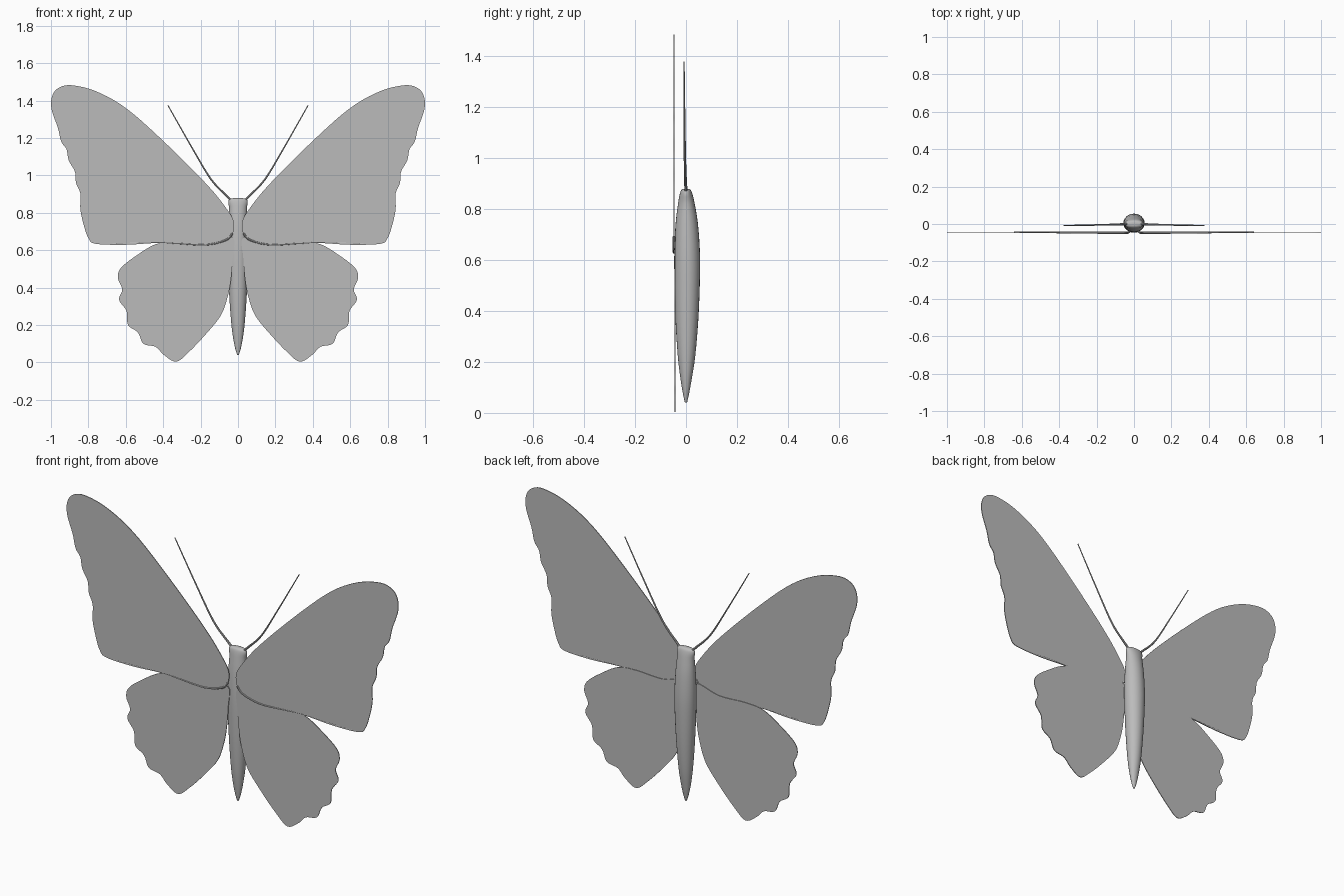
import bpy
import bmesh
import math
from mathutils import Vector

if "Cube" in bpy.data.objects:
    bpy.data.objects.remove(bpy.data.objects["Cube"])

grey = bpy.data.materials.new("plain grey")
grey.diffuse_color = (0.5, 0.5, 0.5, 1)
grey.use_nodes = True
grey.node_tree.nodes["Principled BSDF"].inputs["Base Color"].default_value = grey.diffuse_color


def finish(name, bm, angle=40):
    bmesh.ops.recalc_face_normals(bm, faces=bm.faces)
    mesh = bpy.data.meshes.new(name)
    bm.to_mesh(mesh)
    bm.free()
    mesh.materials.append(grey)
    ob = bpy.data.objects.new(name, mesh)
    bpy.context.collection.objects.link(ob)
    bpy.ops.object.select_all(action='DESELECT')
    bpy.context.view_layer.objects.active = ob
    ob.select_set(True)
    bpy.ops.object.shade_smooth_by_angle(angle=math.radians(angle))
    return ob


def spline(points, closed, steps=5):
    """Smooth curve through the points."""
    pts = [Vector(p) for p in points]
    n = len(pts)
    get = (lambda i: pts[i % n]) if closed else (lambda i: pts[max(0, min(n - 1, i))])
    out = []
    for i in range(n if closed else n - 1):
        a, b, c, d = (get(i + k) for k in (-1, 0, 1, 2))
        for s in range(steps):
            t = s / steps
            out.append(0.5 * (2 * b + (c - a) * t + (2 * a - 5 * b + 4 * c - d) * t ** 2
                              + (3 * b - a - 3 * c + d) * t ** 3))
    return out if closed else out + [pts[-1]]


def wing(name, outline, y, side, thick=0.004):
    bm = bmesh.new()
    verts = [bm.verts.new((side * p.x, y - thick / 2, p.y)) for p in spline(outline, True)]
    face = bm.faces.new(verts)
    ext = bmesh.ops.extrude_face_region(bm, geom=[face], use_keep_orig=True)
    moved = [g for g in ext["geom"] if isinstance(g, bmesh.types.BMVert)]
    bmesh.ops.translate(bm, verts=moved, vec=(0, thick, 0))
    bmesh.ops.triangulate(bm, faces=[f for f in bm.faces if len(f.verts) > 4])
    finish(name, bm)


def tube(name, points, r0, r1, side, sides=8):
    path = spline([(side * x, y, z) for x, y, z in points], False, 6)
    bm = bmesh.new()
    rings = []
    for i, p in enumerate(path):
        d = (path[min(i + 1, len(path) - 1)] - path[max(i - 1, 0)]).normalized()
        u = d.cross(Vector((0, 1, 0))).normalized()
        v = d.cross(u)
        r = r0 + (r1 - r0) * i / (len(path) - 1)
        rings.append([bm.verts.new(p + r * (u * math.cos(a) + v * math.sin(a)))
                      for a in (math.tau * k / sides for k in range(sides))])
    skin(bm, rings)
    finish(name, bm)


def skin(bm, rings):
    n = len(rings[0])
    for a, b in zip(rings, rings[1:]):
        for k in range(n):
            bm.faces.new((a[k], a[(k + 1) % n], b[(k + 1) % n], b[k]))
    bm.faces.new(rings[0])
    bm.faces.new(rings[-1])


# Body: height, half width, front y, back y
sections = [(0.04, 0.004, -0.004, 0.004), (0.07, 0.014, -0.011, 0.011),
            (0.13, 0.026, -0.021, 0.022), (0.22, 0.037, -0.032, 0.036),
            (0.36, 0.047, -0.041, 0.048), (0.50, 0.054, -0.045, 0.054),
            (0.62, 0.057, -0.046, 0.055), (0.74, 0.053, -0.041, 0.047),
            (0.82, 0.048, -0.031, 0.034), (0.855, 0.052, -0.025, 0.026),
            (0.872, 0.046, -0.019, 0.019), (0.878, 0.025, -0.010, 0.010)]
bm = bmesh.new()
rings = []
for s in spline([Vector(s) for s in sections], False, 3):
    z, w, front, back = s
    mid, depth = (front + back) / 2, (back - front) / 2
    rings.append([bm.verts.new((w * math.cos(a), mid + depth * math.sin(a), z))
                  for a in (math.tau * k / 24 for k in range(24))])
skin(bm, rings)
finish("body", bm, 60)

fore_outline = [(0.022, 0.75), (0.06, 0.82), (0.17, 0.955), (0.406, 1.19), (0.60, 1.36),
                (0.76, 1.45), (0.893, 1.482), (0.963, 1.465), (0.995, 1.42), (0.996, 1.35),
                (0.963, 1.254), (0.945, 1.18), (0.917, 1.14), (0.905, 1.08), (0.872, 1.02),
                (0.866, 0.96), (0.842, 0.90), (0.843, 0.82), (0.825, 0.735), (0.80, 0.665),
                (0.76, 0.634), (0.60, 0.629), (0.44, 0.638), (0.33, 0.632), (0.17, 0.624),
                (0.064, 0.65), (0.03, 0.685)]
hind_outline = [(0.03, 0.67), (0.17, 0.64), (0.33, 0.645), (0.44, 0.632), (0.545, 0.57),
                (0.626, 0.505), (0.642, 0.45), (0.619, 0.39), (0.636, 0.335), (0.596, 0.275),
                (0.588, 0.20), (0.535, 0.16), (0.506, 0.10), (0.44, 0.083), (0.396, 0.04),
                (0.33, 0.004), (0.262, 0.056), (0.17, 0.153), (0.09, 0.254), (0.053, 0.36),
                (0.037, 0.45), (0.028, 0.56)]

for label, side in (("left", -1), ("right", 1)):
    wing(label + "_forewing", fore_outline, -0.0465, side)
    wing(label + "_hindwing", hind_outline, -0.0430, side)
    # Thickened lower edge of the forewing
    tube(label + "_forewing_rim", [(0.03, -0.047, 0.69), (0.064, -0.048, 0.655),
                                   (0.17, -0.048, 0.629), (0.33, -0.047, 0.636),
                                   (0.44, -0.0465, 0.641), (0.74, -0.0465, 0.635)],
         0.006, 0.002, side)
    tube(label + "_antenna", [(0.03, 0.0, 0.86), (0.06, -0.001, 0.89), (0.145, -0.004, 0.98),
                              (0.25, -0.006, 1.155), (0.375, -0.008, 1.375)],
         0.007, 0.0025, side)
